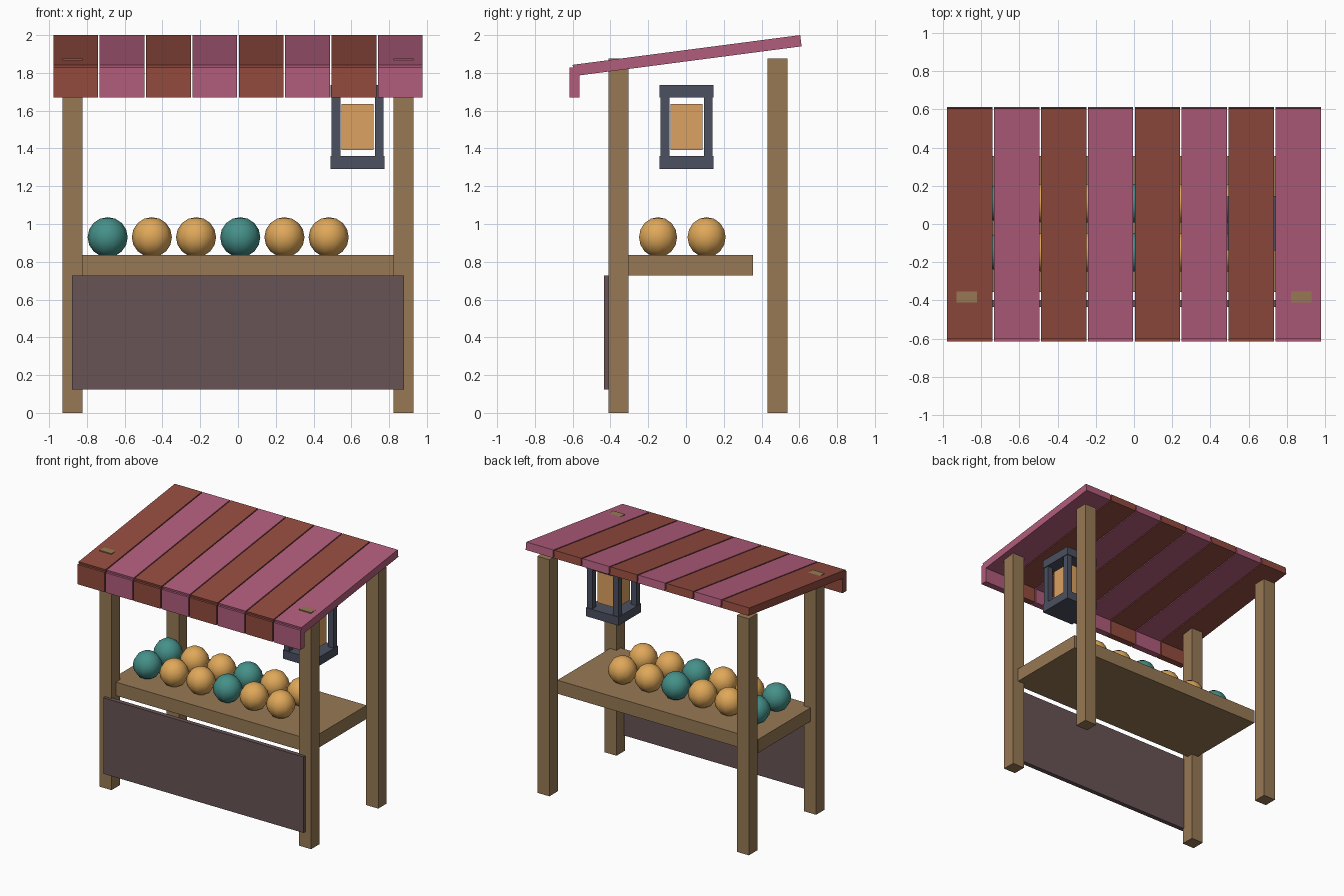
import bpy, bmesh, math
from mathutils import Matrix

if "Cube" in bpy.data.objects:
    bpy.data.objects.remove(bpy.data.objects["Cube"])


def material(name, rgb):
    m = bpy.data.materials.new(name)
    m.diffuse_color = (*rgb, 1)
    m.use_nodes = True
    m.node_tree.nodes["Principled BSDF"].inputs["Base Color"].default_value = m.diffuse_color
    return m


WOOD = material("wood", (0.31, 0.19, 0.09))
RED = material("red_cloth", (0.29, 0.07, 0.048))
PINK = material("pink_cloth", (0.44, 0.11, 0.20))
CLOTH = material("dark_cloth", (0.14, 0.087, 0.09))
IRON = material("iron", (0.07, 0.082, 0.117))
GLOW = material("glow", (0.72, 0.36, 0.12))
GOLD = material("gold_fruit", (0.74, 0.39, 0.10))
TEAL = material("teal_fruit", (0.06, 0.28, 0.25))


def finish(name, bm, mat, loc):
    me = bpy.data.meshes.new(name)
    bm.to_mesh(me)
    bm.free()
    me.materials.append(mat)
    ob = bpy.data.objects.new(name, me)
    ob.location = loc
    bpy.context.collection.objects.link(ob)
    return ob


def box(name, center, size, mat, tilt=0.0):
    bm = bmesh.new()
    bmesh.ops.create_cube(bm, size=1, matrix=Matrix.Diagonal((*size, 1)))
    ob = finish(name, bm, mat, center)
    ob.rotation_euler.x = tilt
    return ob


def fruit(name, center, mat, r=0.106):
    bm = bmesh.new()
    bmesh.ops.create_uvsphere(bm, u_segments=10, v_segments=8, radius=r)
    # turn so that the widest corners lie along x
    if max(v.co.y for v in bm.verts) > max(v.co.x for v in bm.verts):
        bmesh.ops.rotate(bm, verts=bm.verts, matrix=Matrix.Rotation(math.pi / 2, 3, 'Z'))
    for f in bm.faces:
        f.smooth = True
    return finish(name, bm, mat, center)


# Corner posts
for side, sx in (("left", -1), ("right", 1)):
    for end, y in (("front", -0.357), ("back", 0.485)):
        box(f"{end}_{side}_post", (sx * 0.875, y, 0.9375), (0.106, 0.106, 1.875), WOOD)

# Counter and front cloth panel
box("counter", (0, 0, 0.782), (1.76, 0.71, 0.107), WOOD)
box("front_panel", (0, -0.416, 0.426), (1.755, 0.036, 0.602), CLOTH)

# Striped awning with hanging valance
for i in range(8):
    x = (i - 3.5) * 0.2455
    mat = PINK if i % 2 else RED
    box(f"awning_stripe_{i + 1}", (x, 0.006, 1.8916), (0.237, 1.215, 0.06), mat, 0.13)
    box(f"valance_{i + 1}", (x, -0.59, 1.749), (0.237, 0.052, 0.157), mat)

# Two rows of fruit
for row, y in (("front", -0.148), ("back", 0.109)):
    for i in range(6):
        fruit(f"{row}_fruit_{i + 1}", (-0.69 + i * 0.234, y, 0.93),
              GOLD if i % 3 else TEAL)

# Lantern
LX, LY = 0.633, 0.003
box("lantern_base", (LX, LY, 1.325), (0.285, 0.285, 0.068), IRON)
box("lantern_cap", (LX, LY, 1.703), (0.285, 0.285, 0.066), IRON)
box("lantern_core", (LX, LY, 1.514), (0.168, 0.168, 0.244), GLOW)
for sx in (-1, 1):
    for sy in (-1, 1):
        box("lantern_bar", (LX + sx * 0.114, LY + sy * 0.114, 1.514), (0.046, 0.046, 0.32), IRON)
